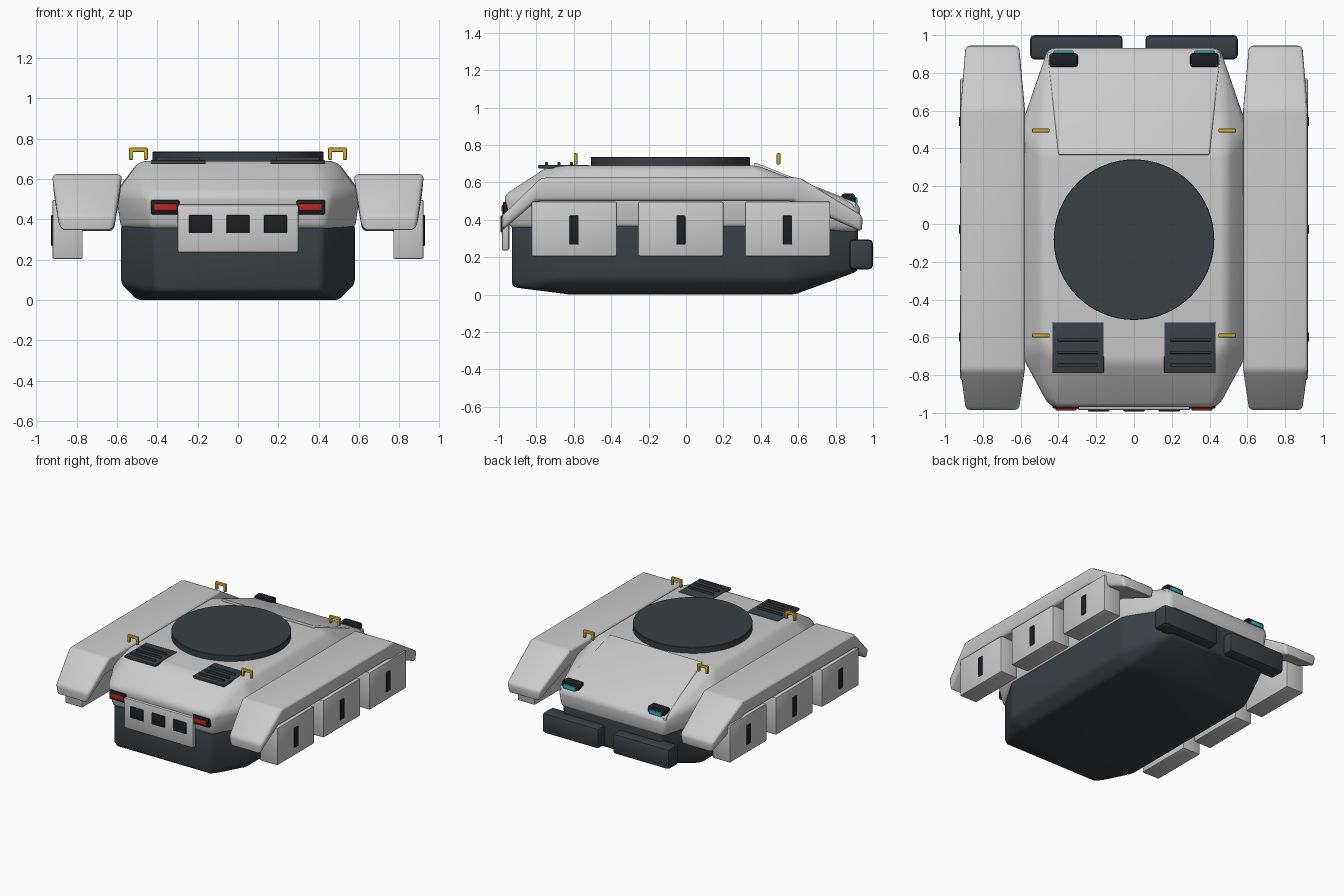
import bpy, bmesh, math
from mathutils import Vector

if "Cube" in bpy.data.objects:
    bpy.data.objects.remove(bpy.data.objects["Cube"])


def material(name, rgb):
    m = bpy.data.materials.new(name)
    m.diffuse_color = (*rgb, 1)
    m.use_nodes = True
    m.node_tree.nodes["Principled BSDF"].inputs["Base Color"].default_value = m.diffuse_color
    return m


DARK = material("dark_steel", (0.04, 0.05, 0.06))
BLACK = material("black", (0.012, 0.014, 0.017))
RED = material("red_glass", (0.5, 0.02, 0.015))
CYAN = material("cyan_glass", (0.03, 0.45, 0.55))
YELLOW = material("yellow_paint", (0.65, 0.42, 0.03))


def finish(name, bm, bevel=0, mat=None, segs=3, min_angle=12):
    """Bevel the sharp edges, smooth by angle and make the object."""
    bmesh.ops.recalc_face_normals(bm, faces=bm.faces[:])
    if bevel:
        edges = [e for e in bm.edges
                 if len(e.link_faces) == 2 and e.calc_face_angle(0) > math.radians(min_angle)]
        bmesh.ops.bevel(bm, geom=edges, offset=bevel, offset_type='OFFSET', segments=segs,
                        profile=0.5, affect='EDGES', clamp_overlap=True)
        bmesh.ops.recalc_face_normals(bm, faces=bm.faces[:])
    me = bpy.data.meshes.new(name)
    bm.to_mesh(me)
    bm.free()
    ob = bpy.data.objects.new(name, me)
    bpy.context.collection.objects.link(ob)
    if mat:
        me.materials.append(mat)
    bpy.ops.object.select_all(action='DESELECT')
    ob.select_set(True)
    bpy.context.view_layer.objects.active = ob
    bpy.ops.object.shade_smooth_by_angle(angle=math.radians(30))
    return ob


def box(name, x, y, z, bevel=0.01, mat=None, tilt=0):
    """Box from (min, max) ranges, optionally tilted about x."""
    bm = bmesh.new()
    bmesh.ops.create_cube(bm, size=1)
    for v in bm.verts:
        v.co = Vector(((x[1] - x[0]) * v.co.x, (y[1] - y[0]) * v.co.y, (z[1] - z[0]) * v.co.z))
    ob = finish(name, bm, bevel, mat, 2)
    ob.location = (sum(x) / 2, sum(y) / 2, sum(z) / 2)
    ob.rotation_euler.x = tilt
    return ob


def hull(name, half, bevel, mat=None):
    """Convex body from points on one side, mirrored in x."""
    bm = bmesh.new()
    for x, y, z in half:
        bm.verts.new((x, y, z))
        bm.verts.new((-x, y, z))
    r = bmesh.ops.convex_hull(bm, input=bm.verts[:])
    junk = {g for g in r["geom_interior"] + r["geom_unused"] if isinstance(g, bmesh.types.BMVert)}
    bmesh.ops.delete(bm, geom=list(junk), context='VERTS')
    bmesh.ops.dissolve_limit(bm, angle_limit=math.radians(6), verts=bm.verts[:], edges=bm.edges[:])
    return finish(name, bm, bevel, mat, 4)


# Lower hull: dark tub with chamfered ends
hull("lower_hull", [
    (0.50, -0.62, 0), (0.38, -0.67, 0), (0.50, 0.53, 0), (0.38, 0.58, 0),
    (0.58, -0.66, 0.08), (0.42, -0.93, 0.04), (0.58, 0.55, 0.08), (0.42, 0.92, 0.125),
    (0.58, -0.66, 0.38), (0.42, -0.93, 0.38), (0.58, 0.55, 0.38), (0.42, 0.92, 0.38)], 0.025, DARK)

# Upper hull: faceted armour shell
hull("upper_hull", [
    (0.58, -0.66, 0.35), (0.43, -0.94, 0.35), (0.58, 0.54, 0.35), (0.44, 0.92, 0.33),
    (0.605, -0.69, 0.53), (0.45, -0.975, 0.53), (0.605, 0.50, 0.54), (0.46, 0.935, 0.48),
    (0.49, -0.64, 0.69), (0.38, -0.73, 0.69), (0.49, 0.38, 0.69), (0.39, 0.40, 0.69)], 0.035)

# Sloped hatch panel with a raised lip
hull("deck_panel", [
    (0.40, 0.365, 0.708), (0.46, 0.91, 0.492), (0.40, 0.365, 0.65), (0.46, 0.91, 0.44)], 0.012)

# Turret ring
bm = bmesh.new()
bmesh.ops.create_cone(bm, cap_ends=True, segments=64, radius1=0.425, radius2=0.425, depth=0.055)
finish("turret_ring", bm, 0.003, DARK, 1, 60).location = (0, -0.083, 0.7085)

# Front vent plate
box("vent_plate", (-0.3, 0.3), (-0.985, -0.945), (0.235, 0.475), 0.012)
for i in (-1, 0, 1):
    c = i * 0.186
    box("vent", (c - 0.057, c + 0.057), (-0.992, -0.97), (0.332, 0.422), 0.005, BLACK)


def fender(name, s):
    """Bent slab lofted through four stations: top y,z, bottom y,z, inner and outer x."""
    bm = bmesh.new()
    rings = []
    for yt, zt, yb, zb, xi, xo in [
            (-0.985, 0.42, -0.985, 0.34, 0.605, 0.895), (-0.775, 0.625, -0.80, 0.50, 0.575, 0.922),
            (0.61, 0.625, 0.57, 0.50, 0.575, 0.922), (0.945, 0.42, 0.94, 0.335, 0.605, 0.895)]:
        rings.append([bm.verts.new((s * x, y, z)) for x, y, z in
                      ((xi, yt, zt), (xo, yt, zt), (xo - 0.012, yb, zb), (xi + 0.012, yb, zb))])
    for a, b in zip(rings, rings[1:]):
        for i in range(4):
            j = (i + 1) % 4
            bm.faces.new((a[i], a[j], b[j], b[i]))
    bm.faces.new(rings[0])
    bm.faces.new(rings[-1])
    finish(name, bm, 0.022)


for s in (1, -1):
    def mx(a, b):
        return tuple(sorted((s * a, s * b)))

    # Side fenders with three skirt boxes
    fender("fender", s)
    for y in (-0.598, -0.028, 0.543):
        box("skirt_box", mx(0.77, 0.92), (y - 0.228, y + 0.228), (0.205, 0.497), 0.008)
        box("skirt_latch", mx(0.90, 0.927), (y - 0.024, y + 0.024), (0.268, 0.422), 0.004, BLACK)

    # Red lights
    box("red_light_housing", mx(0.29, 0.432), (-0.978, -0.93), (0.425, 0.497), 0.008, BLACK)
    box("red_light", mx(0.305, 0.415), (-0.987, -0.96), (0.443, 0.478), 0.004, RED)

    # Engine grilles
    box("grille", mx(0.16, 0.432), (-0.79, -0.52), (0.674, 0.694), 0.005, DARK)
    for y in (-0.747, -0.68, -0.613):
        box("grille_slat", mx(0.19, 0.405), (y - 0.008, y + 0.008), (0.69, 0.71), 0.004, DARK)

    # Headlights
    box("headlight_housing", mx(0.297, 0.448), (0.83, 0.905), (0.478, 0.54), 0.015, BLACK)
    box("headlight", mx(0.32, 0.425), (0.885, 0.918), (0.487, 0.518), 0.004, CYAN)

    # Bumper pads
    box("bumper", mx(0.06, 0.55), (0.872, 1.0), (0.135, 0.295), 0.022, DARK)

    # Yellow lifting handles
    for y in (-0.59, 0.495):
        box("handle_bar", mx(0.447, 0.54), (y - 0.01, y + 0.01), (0.735, 0.756), 0.005, YELLOW)
        for x in (0.457, 0.53):
            box("handle_leg", mx(x - 0.01, x + 0.01), (y - 0.01, y + 0.01),
                (0.695, 0.75), 0.005, YELLOW)
